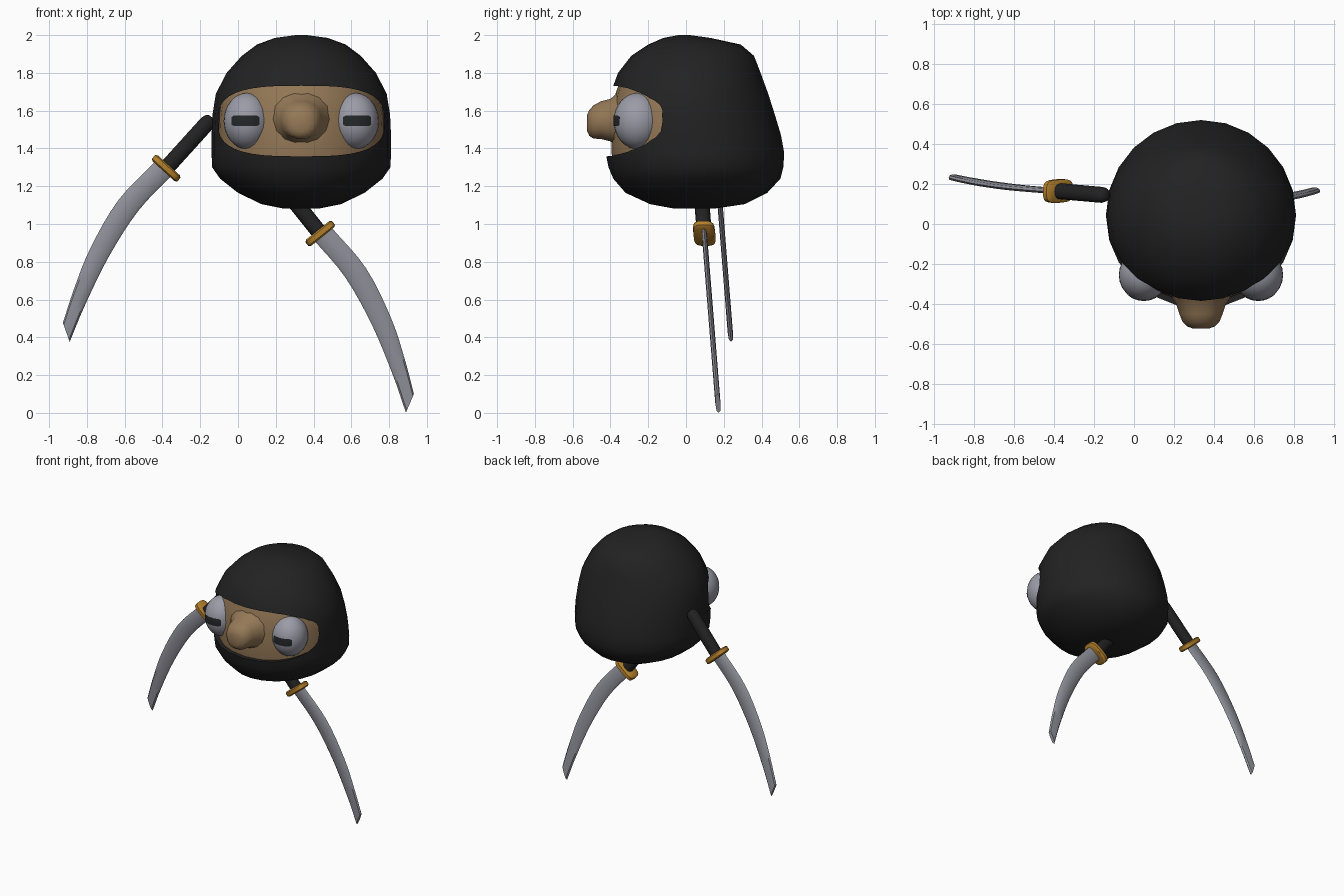
import bpy, bmesh, math
from mathutils import Vector

if "Cube" in bpy.data.objects:
    bpy.data.objects.remove(bpy.data.objects["Cube"])

CX = 0.335  # head centre in x


def material(name, rgb):
    m = bpy.data.materials.new(name)
    m.diffuse_color = (*rgb, 1)
    m.use_nodes = True
    m.node_tree.nodes["Principled BSDF"].inputs["Base Color"].default_value = m.diffuse_color
    return m


CLOTH = material("black cloth", (0.016, 0.016, 0.016))
SKIN = material("tan skin", (0.30, 0.19, 0.095))
EYE = material("eye grey", (0.33, 0.33, 0.39))
STEEL = material("blade steel", (0.29, 0.29, 0.335))
GOLD = material("guard gold", (0.46, 0.22, 0.025))
PUPIL = material("pupil dark", (0.018, 0.021, 0.022))


def finish(bm, name, mat, angle=40):
    bmesh.ops.recalc_face_normals(bm, faces=bm.faces[:])
    me = bpy.data.meshes.new(name)
    bm.to_mesh(me)
    bm.free()
    me.materials.append(mat)
    ob = bpy.data.objects.new(name, me)
    bpy.context.collection.objects.link(ob)
    shade(ob, angle)
    return ob


def shade(ob, angle):
    bpy.ops.object.select_all(action='DESELECT')
    ob.select_set(True)
    bpy.context.view_layer.objects.active = ob
    bpy.ops.object.shade_smooth_by_angle(angle=math.radians(angle))


def loft(name, rings, mat, angle=40):
    """Skin a list of equal-length point rings and cap both ends."""
    bm = bmesh.new()
    vs = [[bm.verts.new(p) for p in r] for r in rings]
    n = len(vs[0])
    for a, b in zip(vs, vs[1:]):
        for i in range(n):
            j = (i + 1) % n
            bm.faces.new((a[i], a[j], b[j], b[i]))
    bm.faces.new(vs[0])
    bm.faces.new(vs[-1])
    return finish(bm, name, mat, angle)


def oval(n, rx, ry, power=2.0):
    """Superellipse outline."""
    pts = []
    for i in range(n):
        t = 2 * math.pi * i / n
        c, s = math.cos(t), math.sin(t)
        pts.append((rx * math.copysign(abs(c) ** (2 / power), c),
                    ry * math.copysign(abs(s) ** (2 / power), s)))
    return pts


# Head section: height, half width, front y, back y
HEAD = [(1.083, 0.10, -0.07, 0.16), (1.105, 0.21, -0.19, 0.31), (1.165, 0.335, -0.32, 0.43),
        (1.24, 0.43, -0.385, 0.50), (1.30, 0.472, -0.41, 0.515), (1.375, 0.475, -0.425, 0.52),
        (1.47, 0.475, -0.425, 0.503), (1.58, 0.47, -0.42, 0.47), (1.69, 0.452, -0.40, 0.435),
        (1.80, 0.395, -0.36, 0.395), (1.89, 0.315, -0.29, 0.36), (1.95, 0.235, -0.20, 0.29),
        (1.985, 0.14, -0.12, 0.13), (2.0, 0.03, -0.04, 0.02)]


def head_rings(rows, scale):
    return [[(CX + x * scale, (f + b) / 2 + y * scale, z)
             for x, y in oval(24, w, (b - f) / 2)] for z, w, f, b in rows]


# Hood with a wide eye opening cut through its front
hood = loft("hood", head_rings(HEAD, 1), CLOTH)
cutter = loft("opening_cutter", [[(CX + x, y, 1.545 + z) for x, z in oval(40, 0.44, 0.187, 3.0)]
                                 for y in (-0.8, -0.02)], CLOTH)
mod = hood.modifiers.new("opening", 'BOOLEAN')
mod.operation = 'DIFFERENCE'
mod.solver = 'EXACT'
mod.object = cutter
bpy.context.view_layer.objects.active = hood
bpy.ops.object.modifier_apply(modifier=mod.name)
bpy.data.objects.remove(cutter)
shade(hood, 40)

# Face set just inside the hood
loft("face", head_rings(HEAD[3:10], 0.935), SKIN)

# Nose: blunt bulb growing out of the face
NOSE = [(-0.34, 0.165, 0.16, 1.56), (-0.40, 0.125, 0.115, 1.55), (-0.45, 0.108, 0.102, 1.55),
        (-0.49, 0.092, 0.09, 1.54), (-0.512, 0.07, 0.07, 1.535), (-0.523, 0.04, 0.045, 1.535)]
loft("nose", [[(CX + x, y, cz + z) for x, z in oval(14, rx, rz, 2.2)]
              for y, rx, rz, cz in NOSE], SKIN, 60)

# Eyes with flat dark pupils wrapped over the front
ER = Vector((0.125, 0.128, 0.149))
for side, label in ((-1, "left"), (1, "right")):
    c = Vector((CX + side * 0.286, -0.255, 1.545))
    bm = bmesh.new()
    bmesh.ops.create_uvsphere(bm, u_segments=24, v_segments=16, radius=1)
    for v in bm.verts:
        v.co = c + v.co * ER
    finish(bm, label + "_eye", EYE)

    bm = bmesh.new()
    bmesh.ops.create_grid(bm, x_segments=10, y_segments=3, size=1)
    for v in bm.verts:
        x = side * 0.010 + v.co.x * 0.073
        z = 0.003 + v.co.y * (0.026 if abs(v.co.x) < 0.9 else 0.018)
        y = -ER.y * math.sqrt(1 - (x / ER.x) ** 2 - (z / ER.z) ** 2)
        v.co = c + Vector((x, y, z)) * 1.015
    bmesh.ops.solidify(bm, geom=bm.faces[:], thickness=0.004)
    finish(bm, label + "_pupil", PUPIL)

# Blade edges relative to the guard: outer x, z, inner x, z
BLADE = [(0.053, 0.039, -0.038, -0.030), (0.242, -0.183, 0.131, -0.230),
         (0.375, -0.447, 0.274, -0.484), (0.449, -0.670, 0.385, -0.750),
         (0.496, -0.850, 0.454, -0.949)]


def smooth_rows(rows, steps=4):
    """Catmull-Rom interpolation between rows."""
    rows = [Vector(r) for r in rows]
    ext = [2 * rows[0] - rows[1]] + rows + [2 * rows[-1] - rows[-2]]
    out = []
    for p0, p1, p2, p3 in zip(ext, ext[1:], ext[2:], ext[3:]):
        for k in range(steps):
            t = k / steps
            out.append(0.5 * (2 * p1 + (p2 - p0) * t + (2 * p0 - 5 * p1 + 4 * p2 - p3) * t * t
                              + (3 * p1 - p0 - 3 * p2 + p3) * t ** 3))
    return out + [rows[-1]]


def sword(label, origin, side, turn):
    o = Vector(origin)
    ct, st = math.cos(turn), math.sin(turn)

    def place(x, y, z):
        x *= side
        x, z = x * ct + z * st, z * ct - x * st
        return o + Vector((x, y - 0.08 * z, z))

    # curved blade with a thin rounded section
    rings = []
    for r in smooth_rows(BLADE):
        a, b = Vector((r[0], r[1])), Vector((r[2], r[3]))
        mid, half = (a + b) / 2, (a - b) / 2
        rings.append([place(mid.x + half.x * u, t, mid.y + half.y * u)
                      for u, t in oval(8, 1, 0.014, 2.6)])
    loft(label + "_blade", rings, STEEL)

    # guard and grip stacked along the handle axis
    ax = Vector((-0.625, 0.781))
    ac = Vector((0.781, 0.625))

    def stack(name, rows, n, power, mat):
        loft(name, [[place(ax.x * d + ac.x * u, t, ax.y * d + ac.y * u)
                     for u, t in oval(n, ru, rt, power)] for d, ru, rt in rows], mat)

    stack(label + "_guard", [(-0.021, 0.078, 0.048), (-0.013, 0.09, 0.058),
                             (0.013, 0.09, 0.058), (0.021, 0.078, 0.048)], 20, 3.5, GOLD)
    stack(label + "_grip", [(0.0, 0.042, 0.040), (0.325, 0.042, 0.040),
                            (0.35, 0.034, 0.032), (0.362, 0.018, 0.017)], 12, 2.4, CLOTH)


sword("left_sword", (-0.38, 0.165, 1.295), -1, math.radians(3.5))
sword("right_sword", (0.435, 0.097, 0.95), 1, 0.0)
